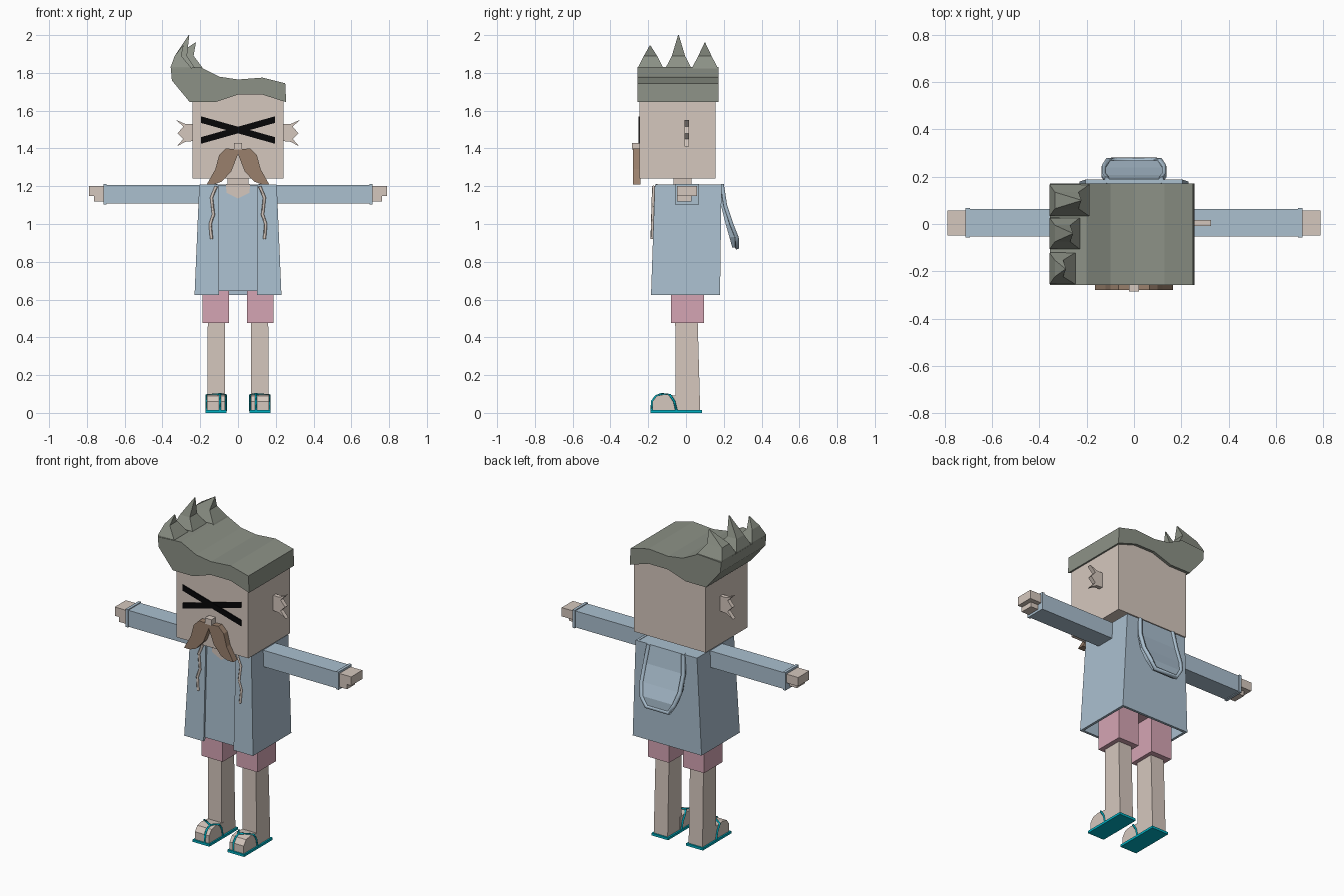
import bpy
import bmesh

cube = bpy.data.objects.get("Cube")
if cube:
    bpy.data.objects.remove(cube, do_unlink=True)


def make_material(name, red, green, blue):
    colour = [(c / 255) ** 2.2 for c in (red, green, blue)] + [1]
    mat = bpy.data.materials.new(name)
    mat.use_nodes = True
    mat.diffuse_color = colour
    mat.node_tree.nodes["Principled BSDF"].inputs["Base Color"].default_value = colour
    return mat


skin = make_material("skin", 212, 198, 188)
blue = make_material("pale blue cloth", 169, 190, 206)
pink = make_material("pink cloth", 212, 163, 178)
grey = make_material("grey green hair", 139, 144, 133)
brown = make_material("brown whiskers", 152, 127, 108)
teal = make_material("teal rubber", 0, 176, 194)
black = make_material("black", 14, 14, 16)


def loft(name, rings, mat):
    """Join rings of equal length into a capped solid."""
    bm = bmesh.new()
    loops = [[bm.verts.new(p) for p in ring] for ring in rings]
    count = len(loops[0])
    for low, high in zip(loops, loops[1:]):
        for i in range(count):
            j = (i + 1) % count
            bm.faces.new((low[i], low[j], high[j], high[i]))
    bm.faces.new(loops[0][::-1])
    bm.faces.new(loops[-1])
    bmesh.ops.recalc_face_normals(bm, faces=bm.faces)
    mesh = bpy.data.meshes.new(name)
    bm.to_mesh(mesh)
    bm.free()
    mesh.materials.append(mat)
    obj = bpy.data.objects.new(name, mesh)
    bpy.context.collection.objects.link(obj)
    return obj


def rect(x0, x1, y0, y1, z):
    return [(x0, y0, z), (x1, y0, z), (x1, y1, z), (x0, y1, z)]


def box(name, xs, ys, zs, mat):
    return loft(name, [rect(*xs, *ys, z) for z in zs], mat)


def prism(name, outline, y0, y1, mat, side=1):
    """Extrude a front outline from y0 to y1, flipped when side is -1."""
    return loft(name, [[(side * x, y, z) for x, z in outline] for y in (y0, y1)], mat)


def sweep(name, points, radius, mat):
    """Run a square cord along a path."""
    curve = bpy.data.curves.new(name, "CURVE")
    curve.dimensions = "3D"
    curve.bevel_depth = radius
    curve.bevel_resolution = 0
    curve.use_fill_caps = True
    spline = curve.splines.new("POLY")
    spline.points.add(len(points) - 1)
    for target, p in zip(spline.points, points):
        target.co = (*p, 1)
    curve.materials.append(mat)
    obj = bpy.data.objects.new(name, curve)
    bpy.context.collection.objects.link(obj)
    bpy.ops.object.select_all(action="DESELECT")
    obj.select_set(True)
    bpy.context.view_layer.objects.active = obj
    bpy.ops.object.convert(target="MESH")
    return obj


# Head, neck and nose
box("head", (-0.24, 0.24), (-0.245, 0.155), (1.24, 1.69), skin)
box("neck", (-0.055, 0.055), (-0.065, 0.03), (1.18, 1.26), skin)
box("nose", (-0.022, 0.022), (-0.285, -0.24), (1.395, 1.43), skin)

# Swept hair with a wavy top
hair_outline = [
    (0.255, 1.645), (0.25, 1.745), (0.13, 1.775), (0, 1.765), (-0.1, 1.78),
    (-0.2, 1.83), (-0.355, 1.82), (-0.35, 1.76), (-0.255, 1.645),
    (-0.12, 1.645), (0, 1.685), (0.13, 1.685),
]
prism("hair", hair_outline, -0.258, 0.172, grey)


def spike(name, y, inner, tip_x, tip_y, tip_z):
    tip = 0.002
    loft(name, [
        rect(-0.345, inner, y - 0.069, y + 0.069, 1.78),
        rect(-0.357, inner - 0.03, y - 0.066, y + 0.066, 1.83),
        rect(-0.335, tip_x - 0.01, y - 0.035, y + 0.035, 1.89),
        rect(tip_x - tip, tip_x + tip, tip_y - tip, tip_y + tip, tip_z),
    ], grey)


spike("front_hair_spike", -0.188, -0.22, -0.29, -0.19, 1.945)
spike("middle_hair_spike", -0.04, -0.2, -0.26, -0.04, 2)
spike("back_hair_spike", 0.1, -0.16, -0.225, 0.1, 1.96)

# Torso: open coat wall, yoke, centre panel and neckline


def coat_section(half, front, back, z):
    gap, wall = 0.1, 0.015
    outer = [(gap, front), (half, front), (half, back)]
    inner = [(half - wall, back - wall), (half - wall, front + wall), (gap, front + wall)]
    right = outer + inner
    # walk round the outside, then return along the inside
    path = outer + [(-x, y) for x, y in outer[::-1]]
    path += [(-x, y) for x, y in inner[::-1]] + inner
    return [(x, y, z) for x, y in path]


loft("coat", [coat_section(0.23, -0.185, 0.18, 0.625),
              coat_section(0.205, -0.165, 0.188, 1.21)], blue)
box("coat_yoke", (-0.2, 0.2), (-0.152, 0.18), (1.185, 1.207), blue)
loft("coat_centre_panel", [rect(-0.11, 0.11, -0.173, -0.16, 0.645),
                           rect(-0.11, 0.11, -0.153, -0.14, 1.207)], blue)
neckline = [(-0.065, 1.212), (-0.06, 1.165), (0, 1.135), (0.06, 1.165), (0.065, 1.212)]
prism("neckline", neckline, -0.16, -0.152, skin)

# Hood hanging behind: height, half width, inner y, outer y
hood_rows = [
    (1.21, 0.115, 0.17, 0.19), (1.1, 0.128, 0.185, 0.207), (1.0, 0.128, 0.21, 0.24),
    (0.93, 0.11, 0.23, 0.268), (0.875, 0.075, 0.245, 0.27),
]
loft("hood", [rect(-w, w, y0, y1, z) for z, w, y0, y1 in hood_rows], blue)
rim = [(w, y, z) for z, w, _, y in hood_rows]
sweep("hood_rim", rim + [(-x, y, z) for x, y, z in rim[::-1]], 0.013, blue)

# Face plates: crossed eyes
for side, label in ((1, "left"), (-1, "right")):
    bar = [(-0.195, 1.57), (0.195, 1.46), (0.195, 1.425), (-0.195, 1.535)]
    prism(label + "_eye_bar", bar, -0.25 - 0.001 * side, -0.244, black, side)

ear = [(0.23, 1.53), (0.28, 1.53), (0.325, 1.55), (0.29, 1.515), (0.32, 1.48),
       (0.29, 1.45), (0.325, 1.41), (0.28, 1.435), (0.23, 1.44)]
whisker = [(0, 1.395), (0.065, 1.4), (0.1, 1.365), (0.12, 1.29), (0.165, 1.21),
           (0.125, 1.21), (0.085, 1.225), (0.035, 1.28), (0, 1.37)]
cord = [(0.115, 1.2), (0.14, 1.14), (0.13, 1.05), (0.147, 1), (0.14, 0.92)]

# Paired parts
for side, label in ((1, "left"), (-1, "right")):
    def pair(a, b):
        return sorted((side * a, side * b))

    prism(label + "_ear", ear, -0.008, 0.017, skin, side)
    prism(label + "_moustache", whisker, -0.28, -0.24, brown, side)
    sweep(label + "_cord", [(side * x, -0.18 + (z - 0.92) * 0.03, z) for x, z in cord],
          0.008, skin)

    # Arm
    box(label + "_sleeve", pair(0.19, 0.7), (-0.053, 0.063), (1.108, 1.207), blue)
    box(label + "_cuff", pair(0.695, 0.712), (-0.057, 0.068), (1.104, 1.212), blue)
    box(label + "_hand", pair(0.69, 0.79), (-0.048, 0.058), (1.147, 1.2), skin)
    box(label + "_fingers", pair(0.69, 0.762), (-0.048, 0.03), (1.118, 1.15), skin)

    # Leg and shorts
    box(label + "_shorts", pair(0.047, 0.187), (-0.08, 0.095), (0.475, 0.72), pink)
    loft(label + "_leg", [rect(*pair(0.07, 0.163), -0.055, 0.075, 0.012),
                          rect(*pair(0.07, 0.16), -0.057, 0.062, 0.48)], skin)

    # Foot with a rounded toe
    toe = [(-0.04, 0.012), (-0.178, 0.012), (-0.178, 0.06), (-0.155, 0.09),
           (-0.115, 0.098), (-0.04, 0.09)]
    loft(label + "_foot", [[(x, y, z) for y, z in toe] for x in pair(0.068, 0.163)], skin)

    # Sandal
    box(label + "_sandal_sole", pair(0.06, 0.172), (-0.187, 0.085), (0, 0.014), teal)
    post = [(0.095, -0.13, 0.1), (0.095, -0.16, 0.088),
            (0.095, -0.18, 0.06), (0.095, -0.182, 0.01)]
    sweep(label + "_toe_post", [(side * x, y, z) for x, y, z in post], 0.006, teal)
    for name, edge in (("_inner_strap", 0.065), ("_outer_strap", 0.166)):
        strap = [(edge, -0.05, 0.01), (edge, -0.062, 0.06), (edge, -0.085, 0.095), post[0]]
        sweep(label + name, [(side * x, y, z) for x, y, z in strap], 0.006, teal)

box("shorts_waist", (-0.187, 0.187), (-0.08, 0.095), (0.7, 0.8), pink)
